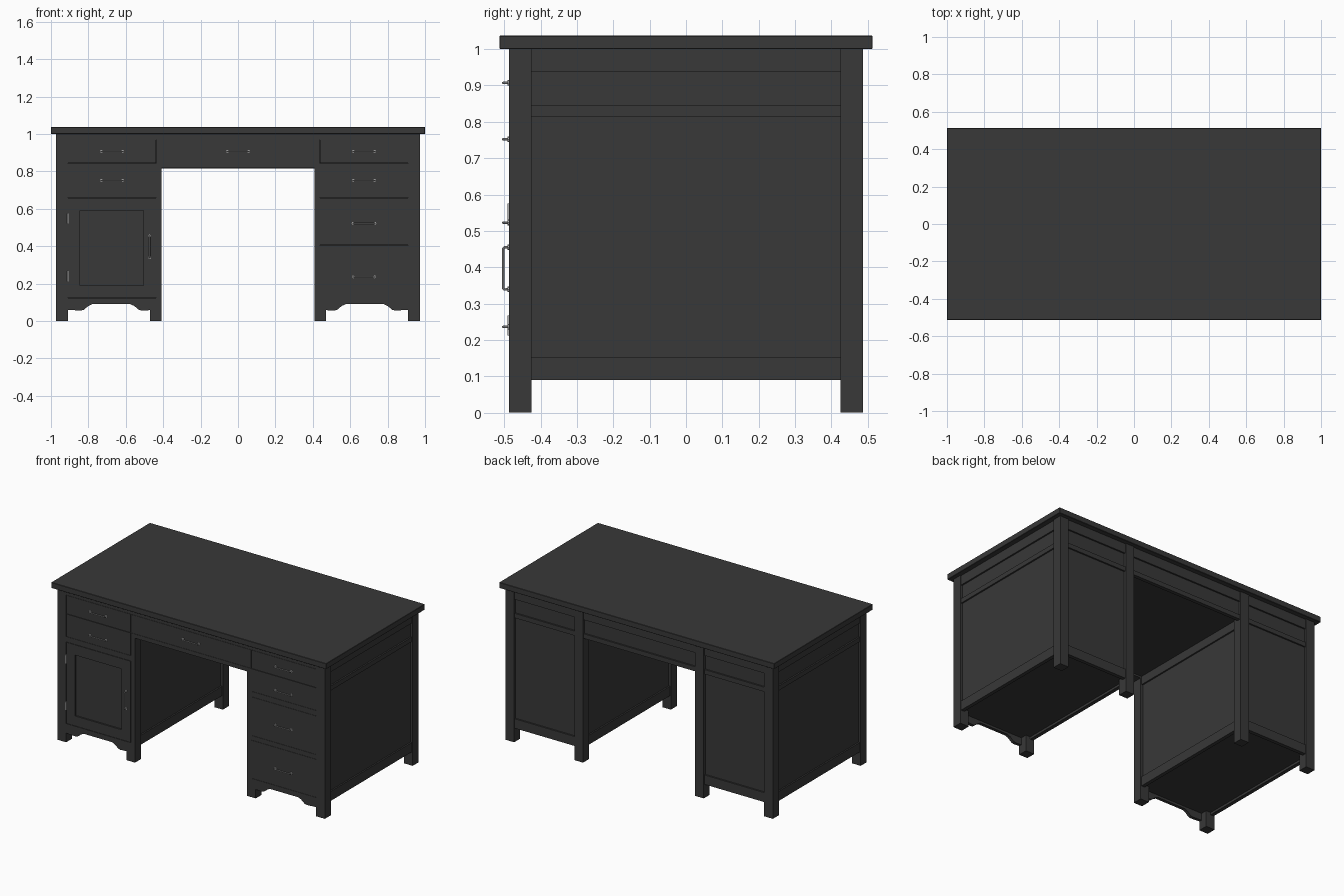
import bpy, bmesh
from mathutils import Matrix, Vector

if "Cube" in bpy.data.objects:
    bpy.data.objects.remove(bpy.data.objects["Cube"])

def material(name, v):
    m = bpy.data.materials.new(name)
    m.diffuse_color = (v, v, v, 1)
    m.use_nodes = True
    m.node_tree.nodes["Principled BSDF"].inputs["Base Color"].default_value = m.diffuse_color
    return m

WOOD = material("dark_wood", 0.04)
METAL = material("brushed_metal", 0.45)

def finish(name, bm, mat=WOOD):
    bmesh.ops.recalc_face_normals(bm, faces=bm.faces[:])
    me = bpy.data.meshes.new(name)
    bm.to_mesh(me)
    bm.free()
    me.materials.append(mat)
    ob = bpy.data.objects.new(name, me)
    bpy.context.collection.objects.link(ob)
    return ob

def add_box(bm, x0, x1, y0, y1, z0, z1):
    c = Vector((x0 + x1, y0 + y1, z0 + z1)) / 2
    s = (abs(x1 - x0), abs(y1 - y0), abs(z1 - z0), 1)
    bmesh.ops.create_cube(bm, size=1, matrix=Matrix.Translation(c) @ Matrix.Diagonal(s))

def boxes(name, *items):
    bm = bmesh.new()
    for b in items:
        add_box(bm, *b)
    return finish(name, bm)

def add_prism(bm, pts, y0, y1):
    f = bm.faces.new([bm.verts.new((x, y0, z)) for x, z in pts])
    r = bmesh.ops.extrude_face_region(bm, geom=[f])
    bmesh.ops.translate(bm, vec=(0, y1 - y0, 0),
                        verts=[v for v in r["geom"] if isinstance(v, bmesh.types.BMVert)])

# Main dimensions
OUT, OUT_IN = 0.973, 0.909        # outer leg
INN, INN_IN = 0.408, 0.47         # inner leg
EDGE = 0.438                      # edge of drawer fronts over inner leg
FY, LY = 0.487, 0.425             # leg faces in depth
FRONT, BACKING = -FY, -0.467      # drawer front thickness
RAILS = [(0.09, 0.152), (0.815, 0.845), (0.937, 1.0)]

# Table top
top = boxes("table_top", (-1, 1, -0.513, 0.513, 1.0, 1.037))
bev = top.modifiers.new("soft_edge", 'BEVEL')
bev.width, bev.segments = 0.002, 1

def pull(name, x, z, vertical=False):
    # Bar handle: bent rod with a round foot at each end
    h, out = 0.058, FRONT - 0.016
    path = [(-h, FRONT), (-h, out + 0.004), (-h + 0.004, out), (h - 0.004, out), (h, out + 0.004), (h, FRONT)]
    cu = bpy.data.curves.new(name, 'CURVE')
    cu.dimensions = '3D'
    cu.bevel_depth, cu.bevel_resolution = 0.0035, 2
    for pts, rad in [(path, 1)] + [([(s * h, FRONT), (s * h, FRONT - 0.004)], 2.2) for s in (-1, 1)]:
        sp = cu.splines.new('POLY')
        sp.points.add(len(pts) - 1)
        for p, (t, y) in zip(sp.points, pts):
            p.co = (x, y, z + t, 1) if vertical else (x + t, y, z, 1)
            p.radius = rad
    cu.use_fill_caps = True
    cu.materials.append(METAL)
    ob = bpy.data.objects.new(name, cu)
    bpy.context.collection.objects.link(ob)
    bpy.ops.object.select_all(action='DESELECT')
    ob.select_set(True)
    bpy.context.view_layer.objects.active = ob
    bpy.ops.object.convert(target='MESH')
    bpy.ops.object.shade_smooth_by_angle()

def drawer(name, x0, x1, z0, z1, hz):
    g = 0.0012
    x0, x1 = sorted((x0, x1))
    boxes(name, (x0 + g, x1 - g, FRONT, BACKING, z0 + g, z1 - g))
    pull(name + "_handle", (x0 + x1) / 2, hz)

for s, side in ((-1, "left"), (1, "right")):
    # Legs
    boxes(side + "_outer_legs",
          (s * OUT_IN, s * OUT, -FY, -LY, 0, 1), (s * OUT_IN, s * OUT, LY, FY, 0, 1))
    boxes(side + "_inner_back_leg", (s * INN, s * INN_IN, LY, FY, 0, 1))
    bm = bmesh.new()
    add_box(bm, s * INN, s * INN_IN, BACKING, -LY, 0, 1)
    add_prism(bm, [(s * INN, 0), (s * INN_IN, 0), (s * INN_IN, 0.06), (s * EDGE, 0.06),
                   (s * EDGE, 0.845), (s * INN, 0.845)], FRONT, BACKING)
    finish(side + "_inner_front_leg", bm)

    # Framed panels on outer side, inner side and back
    boxes(side + "_outer_rails",
          *[(s * (OUT - 0.03), s * (OUT - 0.006), -LY, LY, a, b) for a, b in RAILS])
    boxes(side + "_outer_panel", (s * (OUT - 0.03), s * (OUT - 0.016), -LY, LY, 0.1, 1))
    boxes(side + "_inner_rails",
          *[(s * (INN + 0.006), s * (INN + 0.03), -LY, LY, a, b)
            for a, b in ((0.09, 0.152), (0.775, 0.845))])
    boxes(side + "_inner_panel", (s * (INN + 0.016), s * (INN + 0.03), -LY, LY, 0.1, 1))
    boxes(side + "_back_rails",
          *[(s * INN_IN, s * OUT_IN, FY - 0.03, FY - 0.006, a, b) for a, b in RAILS])
    boxes(side + "_back_panel", (s * INN_IN, s * OUT_IN, FY - 0.03, FY - 0.016, 0.1, 1))

    # Cabinet floor and board behind the drawer fronts
    boxes(side + "_floor", (s * 0.43, s * 0.945, -0.46, 0.46, 0.105, 0.12))
    boxes(side + "_backing", (s * INN_IN, s * OUT_IN, BACKING, BACKING + 0.015, 0.105, 1))

    # Shaped apron between the feet
    prof = [(0.909, 0.06), (0.84, 0.056), (0.825, 0.06), (0.80, 0.081), (0.78, 0.09),
            (0.575, 0.09), (0.555, 0.081), (0.53, 0.06), (0.515, 0.056), (EDGE, 0.06),
            (EDGE, 0.123), (0.909, 0.123)]
    bm = bmesh.new()
    add_prism(bm, [(s * x, z) for x, z in prof], FRONT, BACKING)
    finish(side + "_apron", bm)

    # Front rails and two upper drawers
    rails = [(0.66, 0.695), (0.968, 1.0)] + ([(0.405, 0.375)] if s > 0 else [])
    boxes(side + "_front_rails",
          *[(s * EDGE, s * OUT_IN, FRONT, BACKING, a, b) for a, b in rails])
    drawer(side + "_top_drawer", s * EDGE, s * OUT_IN, 0.845, 0.968, 0.907)
    drawer(side + "_second_drawer", s * EDGE, s * OUT_IN, 0.695, 0.845, 0.752)

# Deep drawers on the right
drawer("right_third_drawer", EDGE, OUT_IN, 0.405, 0.66, 0.523)
drawer("right_bottom_drawer", EDGE, OUT_IN, 0.123, 0.375, 0.236)

# Cabinet door on the left
boxes("door_frame",
      (-0.908, -0.845, FRONT, BACKING, 0.125, 0.658),
      (-0.505, -0.439, FRONT, BACKING, 0.125, 0.658),
      (-0.845, -0.505, FRONT, BACKING, 0.59, 0.658),
      (-0.845, -0.505, FRONT, BACKING, 0.125, 0.19))
boxes("door_panel", (-0.845, -0.505, FRONT + 0.01, BACKING, 0.19, 0.59))
pull("door_handle", -0.472, 0.397, vertical=True)
bm = bmesh.new()
for z in (0.24, 0.548):
    bmesh.ops.create_cone(bm, cap_ends=True, segments=12, radius1=0.004, radius2=0.004,
                          depth=0.055, matrix=Matrix.Translation((-0.909, FRONT, z)))
finish("door_hinges", bm, METAL)

# Kneehole section: drawer, rails, underside and back
drawer("centre_drawer", -EDGE, EDGE, 0.845, 0.968, 0.907)
boxes("centre_front_rails",
      (-EDGE, EDGE, FRONT, BACKING, 0.968, 1.0),
      (-INN, INN, FRONT, -LY, 0.818, 0.845))
boxes("centre_underside", (-0.42, 0.42, BACKING, 0.46, 0.83, 0.842))
boxes("centre_back_rails",
      *[(-INN, INN, FY - 0.03, FY - 0.006, a, b) for a, b in RAILS[1:]])
boxes("centre_back_panel", (-INN, INN, FY - 0.03, FY - 0.016, 0.83, 1))
